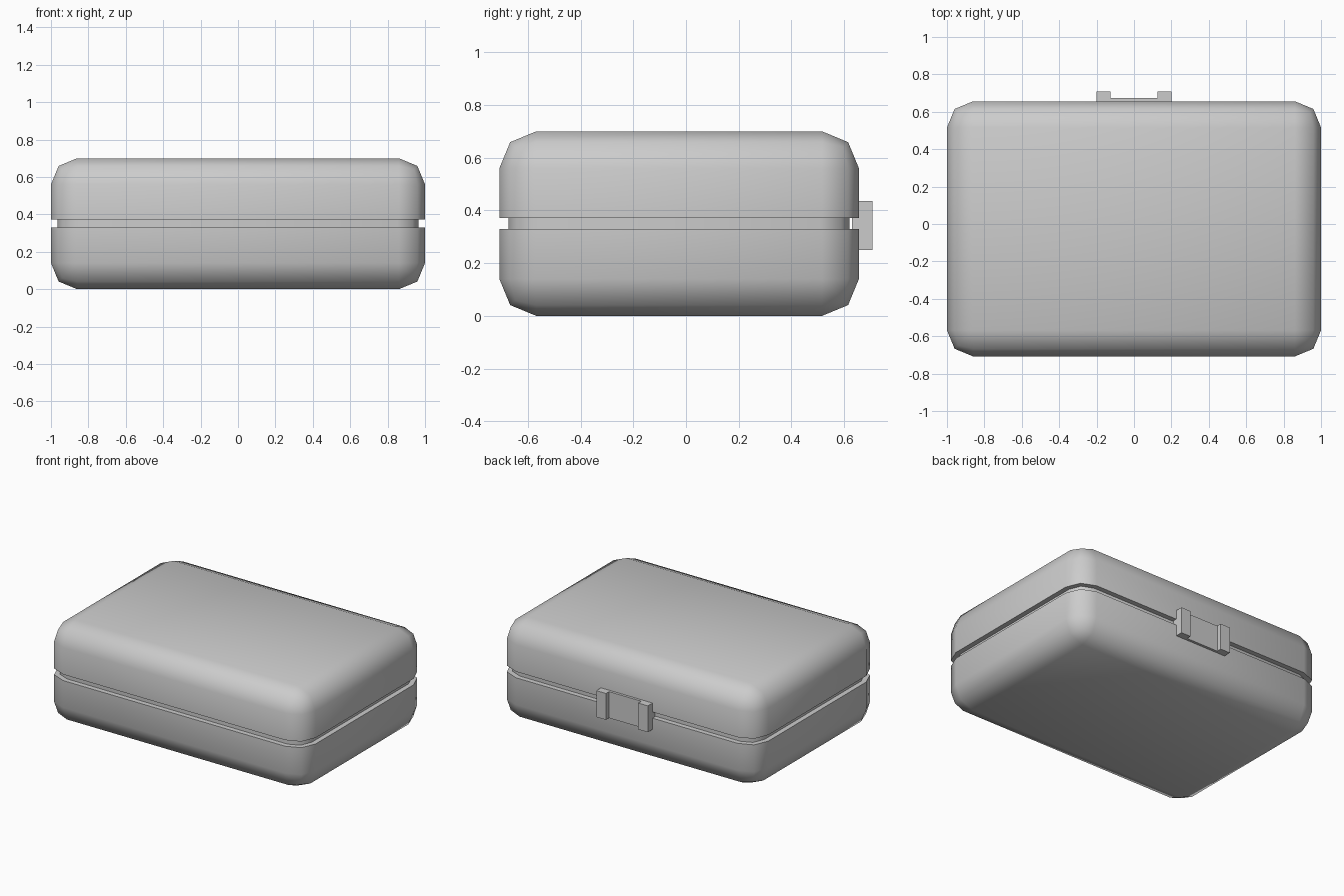
import bpy, bmesh, math
from mathutils import Matrix, Vector

if "Cube" in bpy.data.objects:
    bpy.data.objects.remove(bpy.data.objects["Cube"])


def box(bm, lo, hi):
    lo, hi = Vector(lo), Vector(hi)
    m = Matrix.Translation((lo + hi) / 2) @ Matrix.Diagonal((*(hi - lo), 1))
    bmesh.ops.create_cube(bm, size=1, matrix=m)


def finish(bm, name):
    bmesh.ops.recalc_face_normals(bm, faces=bm.faces)
    me = bpy.data.meshes.new(name)
    bm.to_mesh(me)
    bm.free()
    ob = bpy.data.objects.new(name, me)
    bpy.context.collection.objects.link(ob)
    return ob


# Rounded case with a recessed seam around its middle
bm = bmesh.new()
box(bm, (-1, -0.708, 0), (1, 0.656, 0.7))
bmesh.ops.bevel(bm, geom=bm.edges[:], offset=0.14, offset_type='OFFSET',
                segments=2, profile=0.5, affect='EDGES', clamp_overlap=True)
for z in (0.329, 0.372):
    bmesh.ops.bisect_plane(bm, geom=bm.verts[:] + bm.edges[:] + bm.faces[:],
                           plane_co=(0, 0, z), plane_no=(0, 0, 1))
bm.normal_update()
band = [f for f in bm.faces
        if abs(f.normal.z) < 0.01 and 0.33 < f.calc_center_median().z < 0.37]
bmesh.ops.inset_region(bm, faces=band, thickness=0, depth=-0.035,
                       use_even_offset=True)
case = finish(bm, "case")
bpy.context.view_layer.objects.active = case
case.select_set(True)
bpy.ops.object.shade_smooth_by_angle(angle=math.radians(60))

# Hinge on the back: U-shaped profile, extruded upward
right = [(0.125, 0.674), (0.125, 0.708), (0.2, 0.708), (0.2, 0.63)]
outline = right + [(-x, y) for x, y in reversed(right)]
bm = bmesh.new()
face = bm.faces.new([bm.verts.new((x, y, 0.25)) for x, y in outline])
ext = bmesh.ops.extrude_face_region(bm, geom=[face])
bmesh.ops.translate(bm, vec=(0, 0, 0.185),
                    verts=[v for v in ext["geom"] if isinstance(v, bmesh.types.BMVert)])
finish(bm, "hinge")
